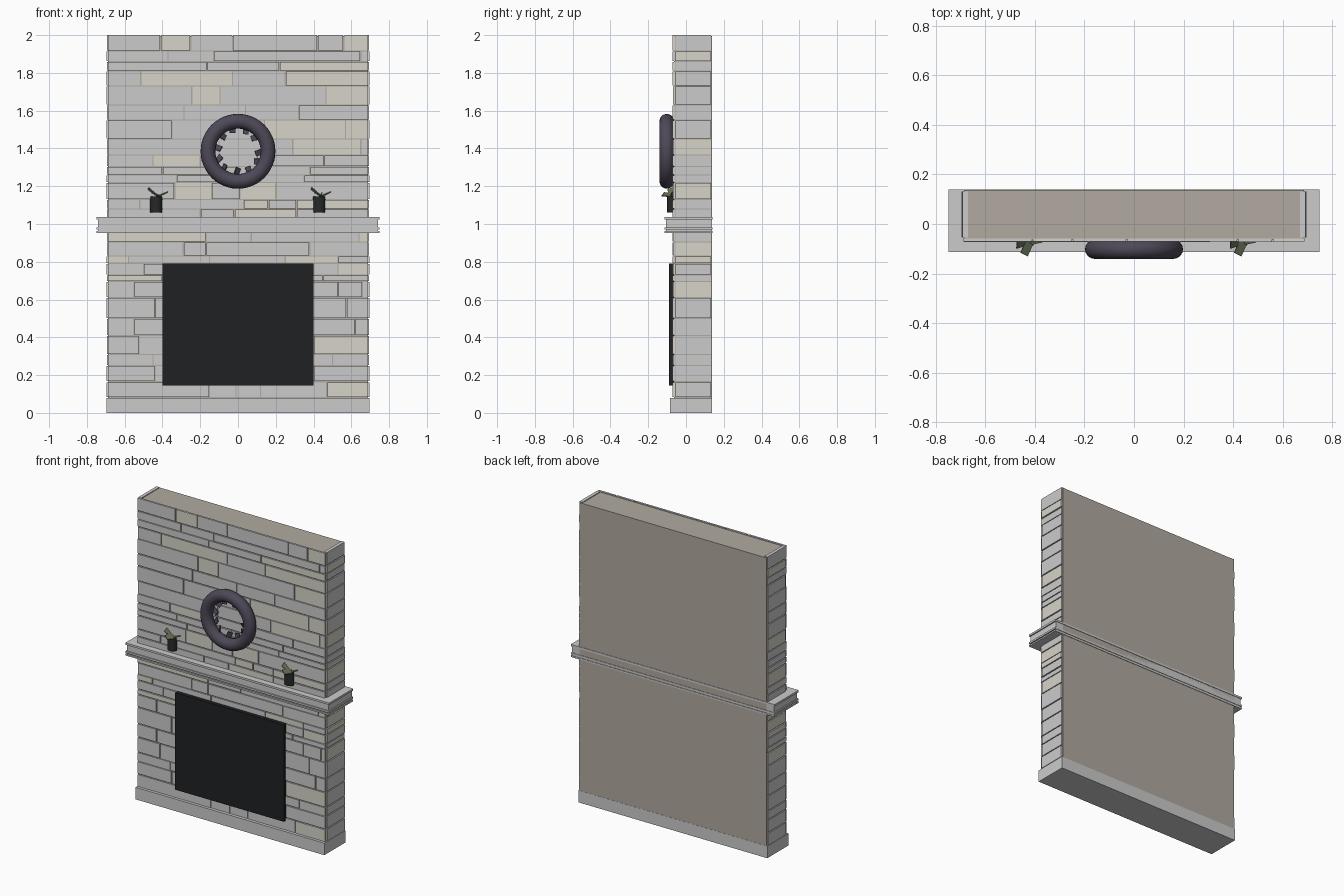
import bpy, bmesh, math, random
from mathutils import Matrix, Vector, Euler

if "Cube" in bpy.data.objects:
    bpy.data.objects.remove(bpy.data.objects["Cube"])

random.seed(4)

def mat(name, r, g, b):
    m = bpy.data.materials.new(name)
    m.diffuse_color = (r, g, b, 1)
    m.use_nodes = True
    m.node_tree.nodes["Principled BSDF"].inputs["Base Color"].default_value = m.diffuse_color
    return m

CORE = mat("mortar", 0.44, 0.40, 0.35)
LIGHT = mat("pale_stone", 0.68, 0.66, 0.58)
BLACK = mat("black", 0.014, 0.015, 0.017)
POT = mat("pot_dark", 0.02, 0.022, 0.022)
GREEN = mat("leaf_green", 0.13, 0.16, 0.09)
PURPLE = mat("dark_vine", 0.075, 0.065, 0.095)

def add_box(bm, x0, x1, y0, y1, z0, z1):
    m = Matrix.Translation(((x0 + x1) / 2, (y0 + y1) / 2, (z0 + z1) / 2)) @ \
        Matrix.Diagonal((x1 - x0, y1 - y0, z1 - z0, 1))
    bmesh.ops.create_cube(bm, size=1, matrix=m)

def finish(bm, name, material=None):
    me = bpy.data.meshes.new(name)
    bm.to_mesh(me)
    bm.free()
    ob = bpy.data.objects.new(name, me)
    bpy.context.collection.objects.link(ob)
    if material:
        me.materials.append(material)
    return ob

def boxes(name, material, *dims):
    bm = bmesh.new()
    for d in dims:
        add_box(bm, *d)
    return finish(bm, name, material)

# chimney core, base plinth and firebox panel
boxes("chimney_core", CORE, (-.687, .687, -.063, .137, .02, 1.995))
boxes("base_plinth", None, (-.695, .695, -.085, .138, 0, .08))
boxes("firebox_panel", BLACK, (-.4, .4, -.09, -.05, .145, .79))

# mantel shelf: stacked mouldings
boxes("mantel_shelf", None,
      (-.75, .75, -.113, .14, 1.024, 1.037),
      (-.742, .742, -.106, .137, .982, 1.024),
      (-.75, .75, -.113, .14, .97, .982),
      (-.742, .742, -.106, .137, .963, .97),
      (-.75, .75, -.113, .14, .953, .963))

# stone courses: (bottom z, joints in x, pale stone indices)
E = .692
courses = [
    (1.915, (-.41, -.25, -.03, .42, .56), (1, 5)),
    (1.86, (-.37, -.13, .65), ()),
    (1.81, (-.165, .22), (2,)),
    (1.73, (-.515, -.03, .25), (1, 3)),
    (1.63, (-.245, -.095, .465), (1, 3)),
    (1.55, (-.285, .04, .32), ()),
    (1.45, (-.35, .14, .57), (2, 3)),
    (1.365, (-.1, .29, .65), (2,)),
    (1.305, (-.45, -.2, .1, .455), (1,)),
    (1.26, (-.4, 0, .38), ()),
    (1.22, (-.325, .0, .35), ()),
    (1.13, (-.335, -.14, .01, .2), (1, 3)),
    (1.08, (-.52, .03, .16, .31), (2, 4)),
    (1.03, (-.2, -.02, .31), (2,)),
    (.905, (-.17, .07, .64), (0, 3)),
    (.83, (-.29, -.17, .38), ()),
    (.79, (-.58, -.15, .25, .53), (0, 3)),
    (.73, (-.5, .4, .53), (3,)),
    (.695, (-.4, .45), (0,)),
    (.61, (-.55, .53, .66), ()),
    (.5, (-.44, .575), ()),
    (.41, (-.55, .62), ()),
    (.31, (-.525, .4), (2,)),
    (.25, (-.45, .5), ()),
    (.165, (-.44, .4), ()),
    (.08, (-.15, -.01, .12, .47), (4,)),
]
side_pale = (1, 7, 11, 15, 16, 19)
g = .003
grey, pale = bmesh.new(), bmesh.new()
top = 2.0
for i, (z, joints, light) in enumerate(courses):
    xs = (-E, *joints, E)
    for k in range(len(xs) - 1):
        bm = pale if k in light else grey
        add_box(bm, xs[k] + g, xs[k + 1] - g, -.072 + random.uniform(0, .003), -.058, z + g, top - g * (i > 0))
    # end stones on both flanks
    bm = pale if i in side_pale else grey
    out = .697 - random.uniform(0, .005)
    for s in (-1, 1):
        a, b = sorted((s * .67, s * out))
        add_box(bm, a, b, -.055, .132, z + g, top - g * (i > 0))
    top = z
finish(grey, "grey_stones")
finish(pale, "pale_stones", LIGHT)

# wreath ring
C = Vector((0, -.102, 1.385))
bpy.ops.mesh.primitive_torus_add(location=C, rotation=(math.pi / 2, 0, 0), major_radius=.159,
                                 minor_radius=.039, major_segments=48, minor_segments=16)
ring = bpy.context.object
ring.name = "wreath_ring"
ring.data.materials.append(PURPLE)
bpy.ops.object.shade_smooth()

# small leaves lining the inside of the wreath
bm = bmesh.new()
for k in range(11):
    a = k * math.tau / 11 + random.uniform(-.12, .12)
    r = random.uniform(.108, .122)
    p = C + Vector((r * math.cos(a), random.uniform(-.005, .02), r * math.sin(a)))
    rot = Euler((random.uniform(-.5, .5), -a + random.uniform(-.5, .5), random.uniform(-.5, .5))).to_matrix().to_4x4()
    bmesh.ops.create_cube(bm, size=1, matrix=Matrix.Translation(p) @ rot @ Matrix.Diagonal((.042, .006, .03, 1)))
finish(bm, "wreath_leaves", PURPLE)

# potted plants
def plant(side, x):
    bpy.ops.mesh.primitive_cylinder_add(vertices=24, radius=.032, depth=.083, location=(x, -.068, 1.1035))
    pot = bpy.context.object
    pot.name = side + "_pot"
    pot.data.materials.append(POT)
    bpy.ops.object.shade_smooth_by_angle()
    bm = bmesh.new()
    # leaf: centre offset, rotation, length and width
    for off, rot, ln, w in [((-.018, -.008, 1.17), (.5, .65, .3), .06, .034),
                            ((.03, .0, 1.158), (.3, -.45, .2), .065, .026),
                            ((0, -.03, 1.155), (.5, .1, 1.15), .055, .036),
                            ((.005, .005, 1.15), (0, -1.1, .4), .05, .022)]:
        m = Matrix.Translation((x + off[0], -.068 + off[1], off[2])) @ \
            Euler(rot).to_matrix().to_4x4() @ Matrix.Diagonal((ln, w, .005, 1))
        bmesh.ops.create_cube(bm, size=1, matrix=m)
    finish(bm, side + "_leaves", GREEN)

plant("left", -.433)
plant("right", .43)
